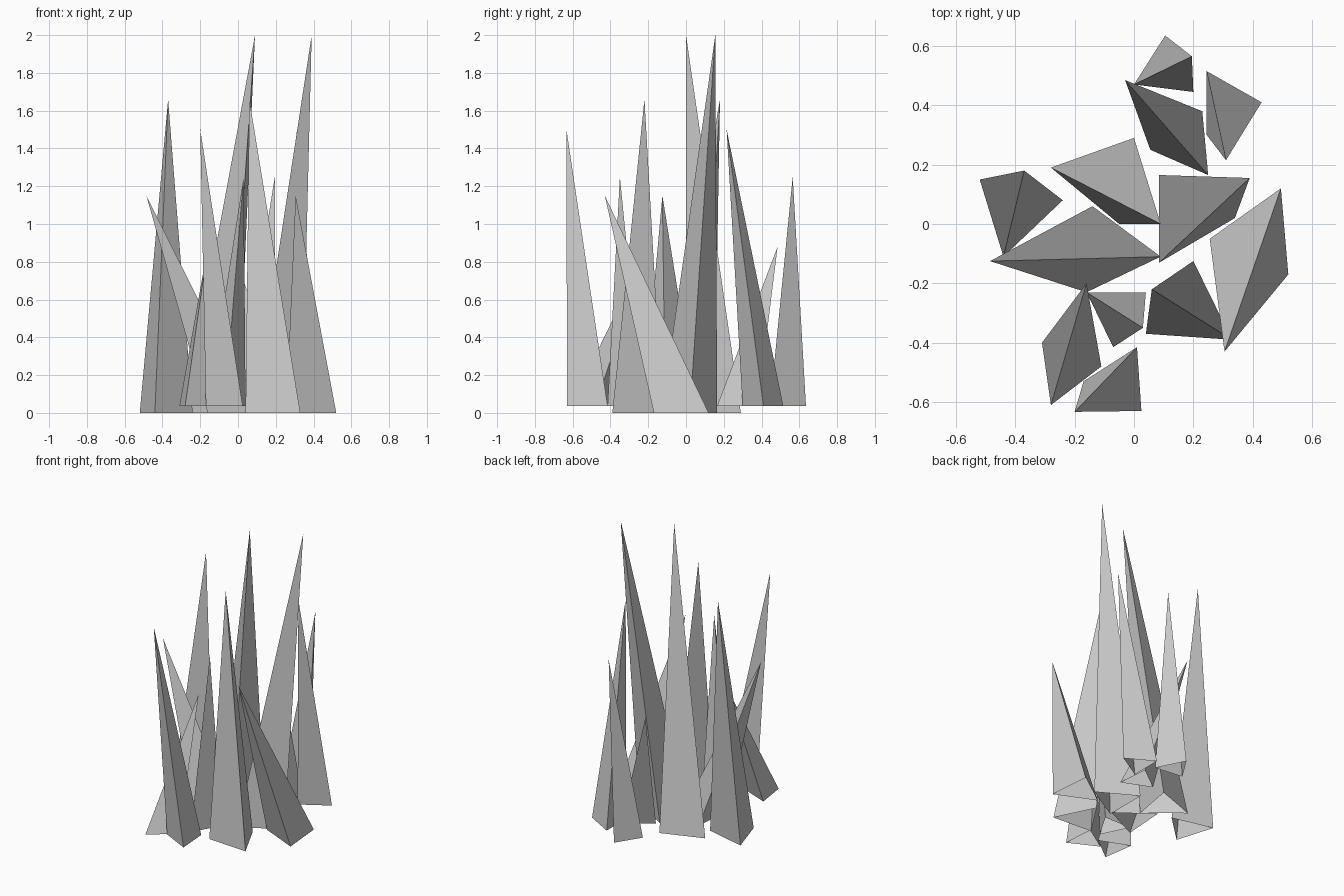
import bpy

# each shard: three base corners (x, y), then the tip (x, y, z)
MAIN = [
    ((-.52, .15), (-.44, -.11), (-.24, .08), (-.37, .18, 1.66)),
    ((-.28, .19), (-.05, .0), (.0, .29), (.09, .0, 2.0)),
    ((-.14, .06), (-.16, -.23), (.09, -.11), (-.485, -.125, 1.15)),
    ((.085, .165), (.085, -.13), (.34, .02), (.39, .155, 2.0)),
    ((.255, -.05), (.52, -.17), (.495, .12), (.305, -.43, 1.15)),
    ((.04, -.37), (.33, -.39), (.2, -.125), (.06, -.22, 1.66)),
]
OUTER = [
    ((-.16, -.23), (-.07, -.415), (.04, -.23), (.03, -.35, 1.25)),
    ((-.31, -.40), (-.28, -.61), (-.11, -.48), (-.16, -.2, .88)),
    ((-.17, -.53), (.025, -.63), (.01, -.415), (-.2, -.633, 1.5)),
    ((.245, .515), (.245, .30), (.43, .41), (.31, .215, 1.5)),
    ((.055, .25), (.25, .165), (.23, .38), (-.03, .485, .88)),
    ((.0, .47), (.2, .445), (.105, .635), (.195, .565, 1.25)),
]


def shard(name, corners, tip, base_z):
    """Three-sided leaning spike, open at the bottom."""
    verts = [(x, y, base_z) for x, y in corners] + [tip]
    mesh = bpy.data.meshes.new(name)
    mesh.from_pydata(verts, [], [(0, 1, 3), (1, 2, 3), (2, 0, 3)])
    mesh.update()
    bpy.context.collection.objects.link(bpy.data.objects.new(name, mesh))


# central shards stand on the ground, outer clusters start slightly higher
for group, shards, base_z in (("central_shard", MAIN, 0), ("outer_shard", OUTER, .037)):
    for i, (*corners, tip) in enumerate(shards, 1):
        shard(f"{group}_{i}", corners, tip, base_z)
